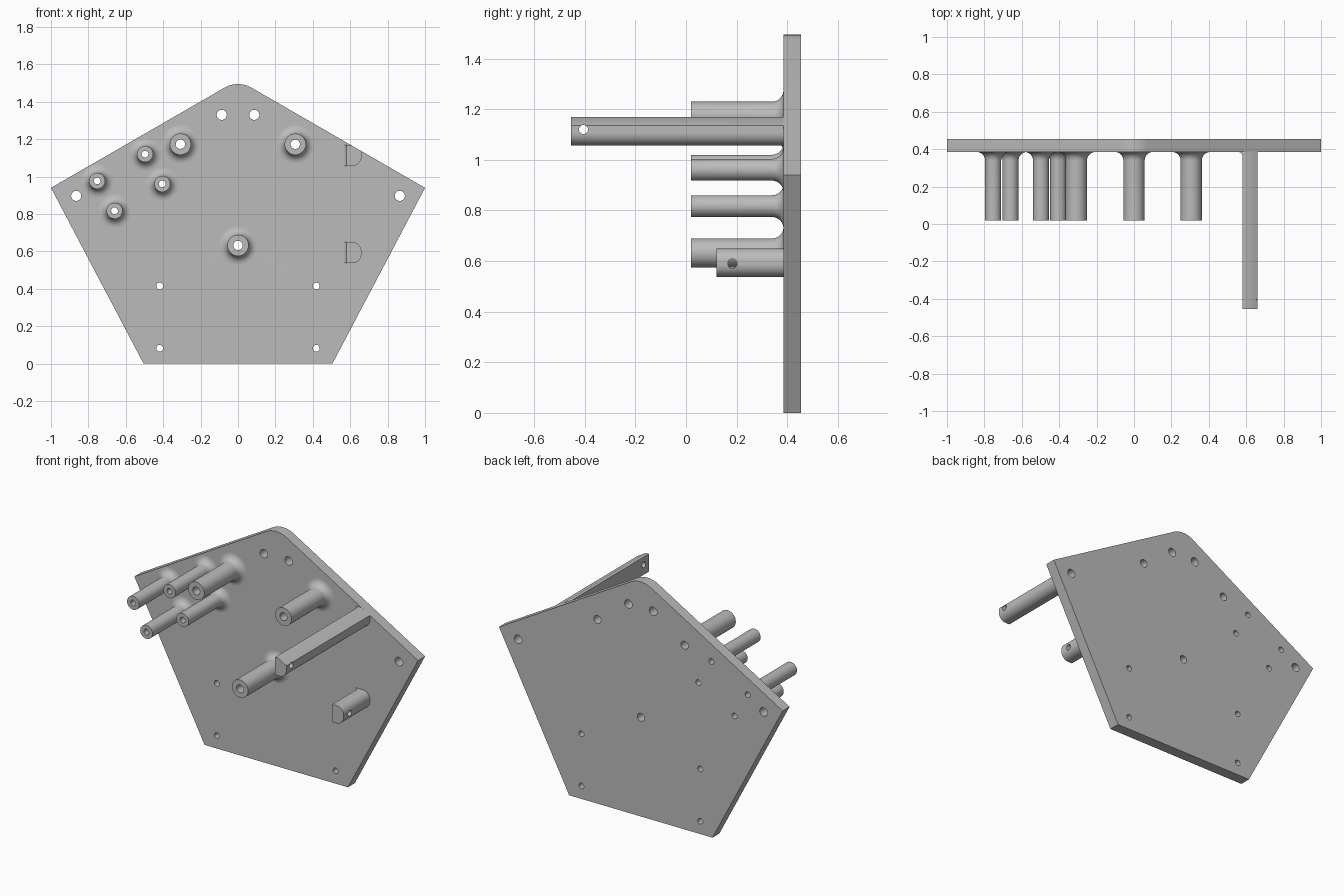
import bpy
import bmesh
from math import sin, cos, pi, radians

cube = bpy.data.objects.get("Cube")
if cube:
    bpy.data.objects.remove(cube, do_unlink=True)

grey = bpy.data.materials.new("plain grey")
grey.use_nodes = True
colour = (0.5, 0.5, 0.5, 1)
grey.diffuse_color = colour
grey.node_tree.nodes["Principled BSDF"].inputs["Base Color"].default_value = colour

BACK, FACE = 0.455, 0.385      # plate back and front in y
POST_END = 0.02


def arc(cx, cy, r, start, end, steps=12):
    return [(cx + r * cos(radians(start + (end - start) * i / steps)),
             cy + r * sin(radians(start + (end - start) * i / steps)))
            for i in range(steps + 1)]


def circle(cx, cy, r):
    return arc(cx, cy, r, 0, 360, 32)[:-1]


def finish(obj):
    bpy.ops.object.select_all(action='DESELECT')
    obj.select_set(True)
    bpy.context.view_layer.objects.active = obj
    bpy.ops.object.shade_smooth_by_angle(angle=radians(30))


def prism(name, loops, low, high, upright=False):
    """Extrude outline and hole loops; x-z outlines along y, or x-y along z."""
    curve = bpy.data.curves.new(name, 'CURVE')
    curve.dimensions = '2D'
    curve.fill_mode = 'BOTH'
    curve.extrude = (high - low) / 2
    for loop in loops:
        spline = curve.splines.new('POLY')
        spline.points.add(len(loop) - 1)
        for point, (x, y) in zip(spline.points, loop):
            point.co = (x, y, 0, 1)
        spline.use_cyclic_u = True
    obj = bpy.data.objects.new(name, curve)
    bpy.context.collection.objects.link(obj)
    middle = (low + high) / 2
    if upright:
        obj.location.z = middle
    else:
        obj.rotation_euler.x = pi / 2
        obj.location.y = middle
    bpy.ops.object.select_all(action='DESELECT')
    obj.select_set(True)
    bpy.context.view_layer.objects.active = obj
    bpy.ops.object.convert(target='MESH')
    obj = bpy.context.object
    bpy.ops.object.transform_apply(location=True, rotation=True, scale=True)
    bm = bmesh.new()
    bm.from_mesh(obj.data)
    bmesh.ops.remove_doubles(bm, verts=bm.verts, dist=0.0001)
    bmesh.ops.recalc_face_normals(bm, faces=bm.faces)
    bm.to_mesh(obj.data)
    bm.free()
    obj.data.materials.clear()
    obj.data.materials.append(grey)
    finish(obj)
    return obj


def post(name, x, z, r, bore, fillet=0.045, sides=40):
    """Hollow post flaring into the plate."""
    profile = [(bore, FACE), (bore, POST_END), (r, POST_END)]
    profile += arc(r + fillet, FACE - fillet, fillet, 180, 90, 8)
    bm = bmesh.new()
    rings = [[bm.verts.new((x + d * cos(2 * pi * i / sides), y,
                            z + d * sin(2 * pi * i / sides)))
              for i in range(sides)] for d, y in profile]
    for a, b in zip(rings, rings[1:]):
        for i in range(sides):
            j = (i + 1) % sides
            bm.faces.new((a[i], a[j], b[j], b[i]))
    bmesh.ops.recalc_face_normals(bm, faces=bm.faces)
    mesh = bpy.data.meshes.new(name)
    bm.to_mesh(mesh)
    bm.free()
    # Outward check on the front ring
    front = mesh.polygons[sides]
    if front.normal.y > 0:
        mesh.flip_normals()
    mesh.materials.append(grey)
    obj = bpy.data.objects.new(name, mesh)
    bpy.context.collection.objects.link(obj)
    finish(obj)


def cross_hole(obj, y, z, r=0.018):
    bpy.ops.mesh.primitive_cylinder_add(vertices=32, radius=r, depth=0.4,
                                        location=(0.62, y, z), rotation=(0, pi / 2, 0))
    cutter = bpy.context.object
    cutter.hide_render = True
    cutter.data.materials.append(grey)
    mod = obj.modifiers.new("cross hole", 'BOOLEAN')
    mod.operation = 'DIFFERENCE'
    mod.solver = 'EXACT'
    mod.object = cutter
    bpy.context.view_layer.objects.active = obj
    bpy.ops.object.modifier_apply(modifier=mod.name)
    bpy.data.objects.remove(cutter, do_unlink=True)
    finish(obj)


# Posts: x, z
large_posts = [(-0.308, 1.173), (0.306, 1.173), (0, 0.632)]
small_posts = [(-0.497, 1.12), (-0.753, 0.977), (-0.66, 0.817), (-0.405, 0.961)]
LARGE, SMALL = 0.025, 0.018
for x, z in large_posts:
    post("large_post", x, z, 0.057, LARGE)
for x, z in small_posts:
    post("small_post", x, z, 0.043, SMALL)

# Five-sided plate with rounded peak and drilled holes
PEAK, ROUND = 1.517, 0.145
outline = [(-0.505, 0), (0.505, 0), (1, 0.94)]
outline += arc(0, PEAK - ROUND / cos(pi / 6), ROUND, 60, 120)
outline += [(-1, 0.94)]
holes = [circle(x, z, LARGE) for x, z in large_posts]
holes += [circle(x, z, SMALL) for x, z in small_posts]
for side in (-1, 1):
    holes += [circle(side * x, z, r) for x, z, r in
              ((0.087, 1.33, 0.027), (0.865, 0.897, 0.027),
               (0.419, 0.415, SMALL), (0.419, 0.082, SMALL))]
prism("plate", [outline] + holes, FACE, BACK)

# Arms with a rounded outer side
L, R, C = 0.58, 0.66, 0.05
upper = [(L, 1.17), (L, 1.057)] + arc(R - C, 1.057 + C, C, -90, 0) + [(R, 1.136), (0.601, 1.17)]
lower = [(L, 0.65), (L, 0.537)] + arc(R - C, 0.537 + C, C, -90, 0) + arc(R - C, 0.65 - C, C, 0, 90)
upper_arm = prism("upper_arm", [upper], -0.455, FACE)
lower_arm = prism("lower_arm", [lower], 0.12, FACE)
cross_hole(upper_arm, -0.405, 1.12)
cross_hole(lower_arm, 0.183, 0.59)

# Fillets between arms and plate
F = 0.025
fillet = [(L, FACE)] + arc(L - F, FACE - F, F, 0, 90, 8)
prism("upper_arm_fillet", [fillet], 1.057, 1.17, upright=True)
prism("lower_arm_fillet", [fillet], 0.537, 0.65, upright=True)
